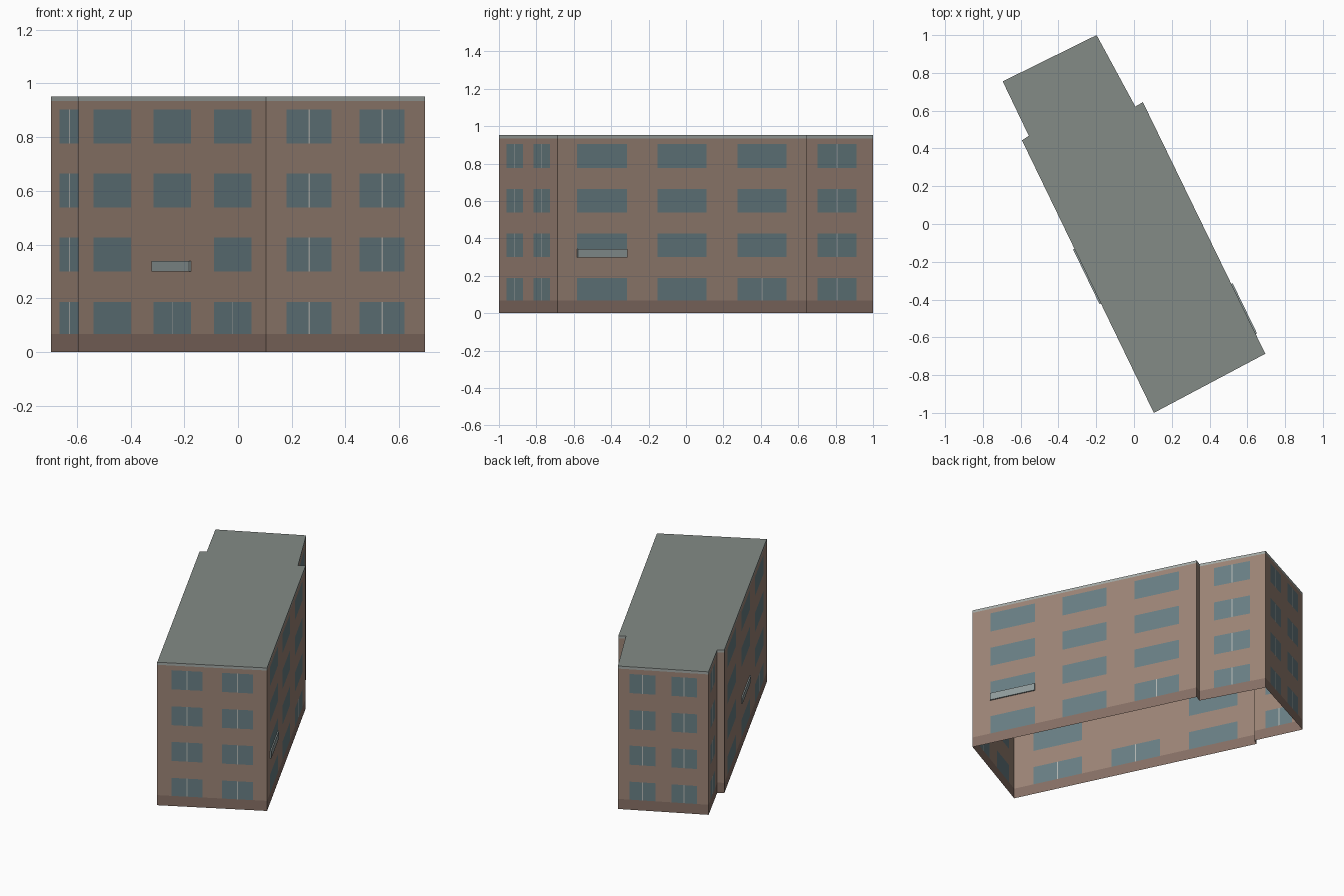
import bpy, bmesh
from mathutils import Vector

if "Cube" in bpy.data.objects:
    bpy.data.objects.remove(bpy.data.objects["Cube"])

# Footprint, counter-clockwise from the front corner
P = [(0.105, -1.0), (0.695, -0.687), (0.047, 0.645), (0.007, 0.622),
     (-0.198, 1.0), (-0.695, 0.755), (-0.557, 0.467), (-0.593, 0.443)]
P = [Vector(p) for p in P]
BASE, EAVE, TOP = 0.067, 0.935, 0.952
FLOORS = [(0.067, 0.187), (0.300, 0.427), (0.538, 0.664), (0.777, 0.904)]
ALL = (0, 1, 2, 3)

# Window columns: start and end along the wall, floors with a mullion, floors left blank
END = [(0.128, 0.413, ALL, ()), (0.589, 0.872, ALL, ())]
SIDE = [(0.218, 0.766, ALL, ())]
RIGHT = [(0.079, 0.278, (), ()), (0.401, 0.598, (), ()), (0.722, 0.920, (0,), ())]
LEFT = [(0.079, 0.278, (), ()), (0.398, 0.599, (0,), (1,)), (0.721, 0.921, (0,), ())]
COLUMNS = [END, RIGHT, [], SIDE, END, SIDE, [], LEFT]

COLORS = {"walls": (0.33, 0.23, 0.18), "plinth": (0.24, 0.16, 0.13),
          "windows": (0.14, 0.21, 0.23), "mullions": (0.45, 0.47, 0.45),
          "cornice": (0.36, 0.39, 0.37), "roof": (0.23, 0.26, 0.24),
          "canopies": (0.28, 0.33, 0.33)}
parts = {name: bmesh.new() for name in COLORS}


def face(part, points):
    bm = parts[part]
    bm.faces.new([bm.verts.new(p) for p in points])


def wall_quad(part, a, b, u0, u1, z0, z1):
    p, q = a.lerp(b, u0), a.lerp(b, u1)
    face(part, [(p.x, p.y, z0), (q.x, q.y, z0), (q.x, q.y, z1), (p.x, p.y, z1)])


def cell_part(u, z, columns, half):
    """Which part a wall cell belongs to, from its centre."""
    for u0, u1, mullion, blank in columns:
        for i, (z0, z1) in enumerate(FLOORS):
            if u0 < u < u1 and z0 < z < z1 and i not in blank:
                middle = abs(u - (u0 + u1) / 2) < half
                return "mullions" if middle and i in mullion else "windows"
    return "walls"


# Flat facades split into wall, window and mullion cells
zs = sorted({BASE, EAVE} | {z for f in FLOORS for z in f})
for i, columns in enumerate(COLUMNS):
    a, b = P[i], P[(i + 1) % len(P)]
    half = 0.003 / (b - a).length
    us = {0.0, 1.0}
    for u0, u1, mullion, _ in columns:
        us |= {u0, u1}
        if mullion:
            us |= {(u0 + u1) / 2 - half, (u0 + u1) / 2 + half}
    us = sorted(us)
    wall_quad("plinth", a, b, 0, 1, 0, BASE)
    wall_quad("cornice", a, b, 0, 1, EAVE, TOP)
    for u0, u1 in zip(us, us[1:]):
        for z0, z1 in zip(zs, zs[1:]):
            part = cell_part((u0 + u1) / 2, (z0 + z1) / 2, columns, half)
            wall_quad(part, a, b, u0, u1, z0, z1)

# Flat roof; the underside stays open
face("roof", [(p.x, p.y, TOP) for p in P])


# Shallow canopy panels on both long sides
def canopy(i, u0, u1, z0, z1, depth=0.008):
    a, b = P[i], P[(i + 1) % len(P)]
    d = (b - a).normalized()
    out = Vector((d.y, -d.x)) * depth
    p, q = a.lerp(b, u0), a.lerp(b, u1)
    r, s = p + out, q + out
    wall_quad("canopies", r, s, 0, 1, z0, z1)
    wall_quad("canopies", p, r, 0, 1, z0, z1)
    wall_quad("canopies", s, q, 0, 1, z0, z1)
    face("canopies", [(v.x, v.y, z1) for v in (p, r, s, q)])
    face("canopies", [(v.x, v.y, z0) for v in (q, s, r, p)])


canopy(1, 0.079, 0.278, 0.297, 0.344)
canopy(7, 0.398, 0.599, 0.300, 0.340)

# Turn every part into its own object
for name, bm in parts.items():
    bmesh.ops.remove_doubles(bm, verts=bm.verts, dist=1e-5)
    mesh = bpy.data.meshes.new(name)
    bm.to_mesh(mesh)
    bm.free()
    mat = bpy.data.materials.new(name)
    mat.diffuse_color = (*COLORS[name], 1)
    mat.use_nodes = True
    mat.node_tree.nodes["Principled BSDF"].inputs["Base Color"].default_value = mat.diffuse_color
    mesh.materials.append(mat)
    bpy.context.collection.objects.link(bpy.data.objects.new(name, mesh))
